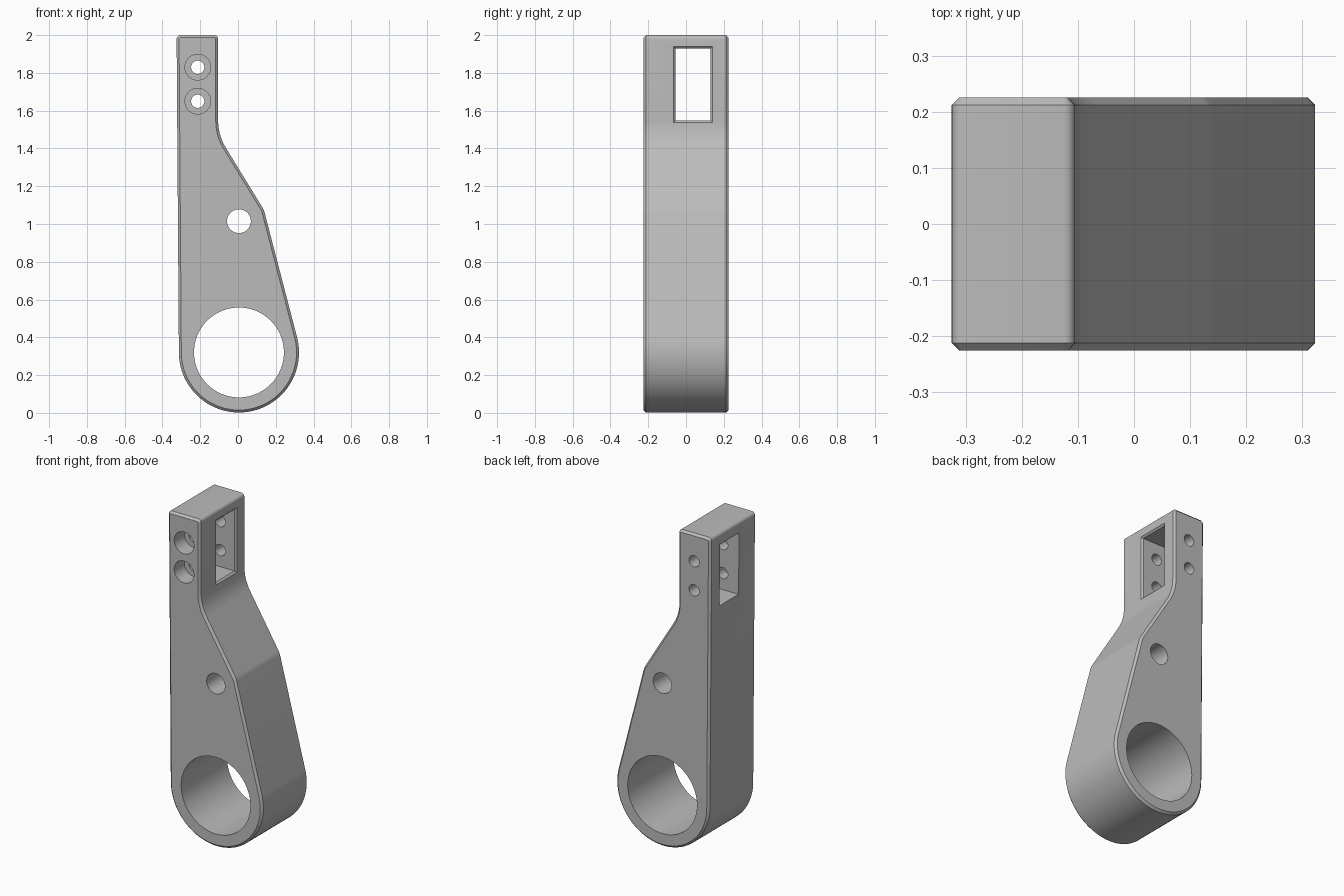
import bpy, bmesh
from math import sin, cos, pi, radians
from mathutils import Matrix

if "Cube" in bpy.data.objects:
    bpy.data.objects.remove(bpy.data.objects["Cube"])

steel = bpy.data.materials.new("plain grey")
steel.use_nodes = True
GREY = (0.5, 0.5, 0.5, 1)
steel.diffuse_color = GREY
steel.node_tree.nodes["Principled BSDF"].inputs["Base Color"].default_value = GREY

HALF = 0.225      # half thickness
BORE = (0.005, 0.32)


def arc(centre, r, a0, a1, n):
    angles = [radians(a0 + (a1 - a0) * i / n) for i in range(n + 1)]
    return [(centre[0] + r * cos(a), centre[1] + r * sin(a)) for a in angles]


def make_object(name, bm):
    mesh = bpy.data.meshes.new(name)
    bmesh.ops.recalc_face_normals(bm, faces=bm.faces)
    bm.to_mesh(mesh)
    bm.free()
    mesh.materials.append(steel)
    obj = bpy.data.objects.new(name, mesh)
    bpy.context.collection.objects.link(obj)
    return obj


# Arm outline: round foot, rounded shoulder, filleted neck, upright head
outline = (arc(BORE, 0.318, -180, 14.6, 56)
           + arc((0.044, 1.0355), 0.1, 14.6, 31.5, 4)
           + arc((0.168, 1.547), 0.273, 211.5, 180, 10)
           + arc((-0.125, 1.98), 0.02, 0, 90, 5)
           + arc((-0.305, 1.98), 0.02, 90, 180, 5))

bm = bmesh.new()
front = bm.faces.new([bm.verts.new((x, -HALF, z)) for x, z in outline])
ext = bmesh.ops.extrude_face_region(bm, geom=[front], use_keep_orig=True)
moved = [v for v in ext["geom"] if isinstance(v, bmesh.types.BMVert)]
bmesh.ops.translate(bm, verts=moved, vec=(0, 2 * HALF, 0))
bmesh.ops.recalc_face_normals(bm, faces=bm.faces)
# Chamfer around the front and back faces
rims = [e for e in bm.edges if abs(e.verts[0].co.y - e.verts[1].co.y) < 0.001]
bmesh.ops.bevel(bm, geom=rims, offset=0.013, offset_type='OFFSET',
                segments=1, affect='EDGES', profile=0.5)
arm = make_object("lever_arm", bm)


def cut(cutter):
    cutter.hide_render = True
    mod = arm.modifiers.new("cut", 'BOOLEAN')
    mod.operation = 'DIFFERENCE'
    mod.solver = 'EXACT'
    mod.object = cutter
    bpy.context.view_layer.objects.active = arm
    bpy.ops.object.modifier_apply(modifier=mod.name)
    bpy.data.objects.remove(cutter)


def drill(x, z, r, y0=-0.4, y1=0.4, sides=40):
    bm = bmesh.new()
    place = Matrix.Translation((x, (y0 + y1) / 2, z)) @ Matrix.Rotation(pi / 2, 4, 'X')
    bmesh.ops.create_cone(bm, cap_ends=True, segments=sides, radius1=r,
                          radius2=r, depth=y1 - y0, matrix=place)
    cut(make_object("drill", bm))


def slot(x0, x1, grow):
    """Rectangular cutter along x that widens by grow at its +x end."""
    bm = bmesh.new()
    bmesh.ops.create_cube(bm, size=1)
    for v in bm.verts:
        g = grow if v.co.x > 0 else 0
        v.co = (x1 if v.co.x > 0 else x0,
                0.037 + v.co.y * (0.186 + 2 * g),
                1.738 + v.co.z * (0.382 + 2 * g))
    cut(make_object("slot_cutter", bm))


# Large bore and pivot hole
drill(*BORE, 0.238, sides=80)
drill(0.005, 1.015, 0.063)
# Slot through the head, with a chamfered mouth
slot(-0.5, 0.2, 0)
slot(-0.115, -0.095, 0.02)
# Counterbored clamp holes
for z in (1.65, 1.83):
    drill(-0.213, z, 0.035)
    drill(-0.213, z, 0.068, y0=-0.4, y1=-0.125)

bpy.ops.object.select_all(action='DESELECT')
arm.select_set(True)
bpy.context.view_layer.objects.active = arm
bpy.ops.object.shade_smooth_by_angle(angle=radians(25))
